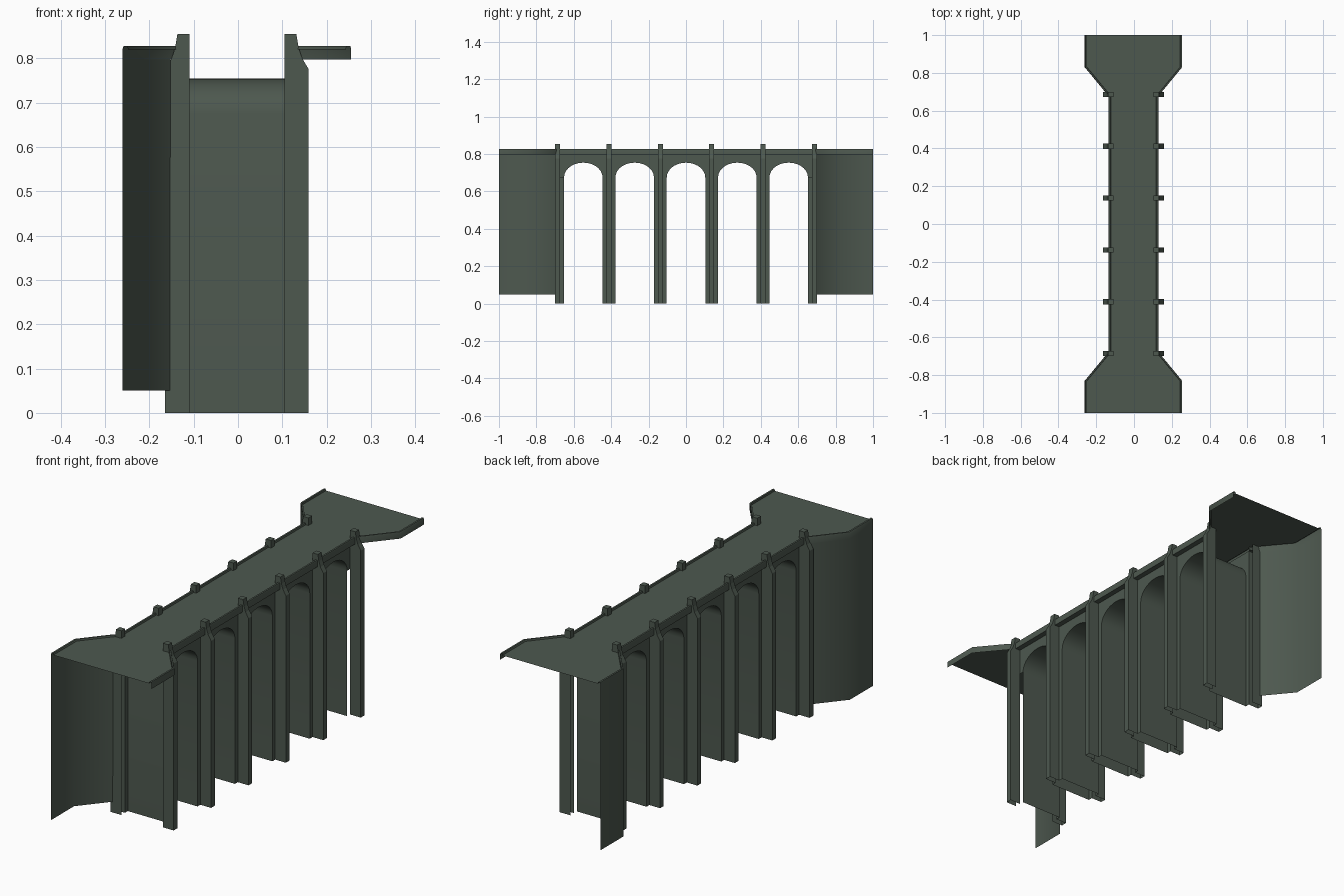
import bpy, bmesh, math

if "Cube" in bpy.data.objects:
    bpy.data.objects.remove(bpy.data.objects["Cube"])

CX = -0.0025                     # slight sideways offset of the whole model
PITCH, HALF_OPEN = 0.2745, 0.103  # bay spacing, half width of an opening
PIL_HW = 0.0135                  # half width of a pilaster
FACE = 0.107                     # half width of the pier faces
SPRING, RISE, EAVES = 0.675, 0.079, 0.797

stone = bpy.data.materials.new("grey_green_stone")
stone.diffuse_color = (0.075, 0.098, 0.078, 1)
stone.use_nodes = True
stone.node_tree.nodes["Principled BSDF"].inputs["Base Color"].default_value = stone.diffuse_color


def make(name, polys, smooth=False):
    """Build an object from a list of polygons given as coordinate lists."""
    bm = bmesh.new()
    for p in polys:
        bm.faces.new([bm.verts.new((x + CX, y, z)) for x, y, z in p])
    bmesh.ops.remove_doubles(bm, verts=bm.verts, dist=0.0003)
    me = bpy.data.meshes.new(name)
    bm.normal_update()
    bm.to_mesh(me)
    bm.free()
    me.materials.append(stone)
    ob = bpy.data.objects.new(name, me)
    bpy.context.collection.objects.link(ob)
    if smooth:
        bpy.ops.object.select_all(action='DESELECT')
        ob.select_set(True)
        bpy.context.view_layer.objects.active = ob
        bpy.ops.object.shade_smooth_by_angle(angle=math.radians(40))
    return ob


def strip(a, b):
    """Quads between two matching point rows."""
    return [[a[i], a[i + 1], b[i + 1], b[i]] for i in range(len(a) - 1)]


# Arch bays: lining of each opening plus the spandrel faces either side
N = 14
for k in range(-2, 3):
    c = k * PITCH
    arc = [(c - HALF_OPEN * math.cos(math.pi * i / N),
            SPRING + RISE * math.sin(math.pi * i / N)) for i in range(N + 1)]
    leg = [(c - HALF_OPEN, 0)] + arc + [(c + HALF_OPEN, 0)]
    make(f"arch_lining_{k + 3}",
         strip([(FACE, y, z) for y, z in leg], [(-FACE, y, z) for y, z in leg]), True)
    for s in (1, -1):
        x = s * FACE
        faces = strip([(x, y, z) for y, z in arc], [(x, y, EAVES) for y, z in arc])
        if s == 1:
            faces = [f[::-1] for f in faces]
        for e in (1, -1):
            # the end piers have no outer strip on the +x side
            low = SPRING if (s == 1 and k * e == 2) else 0
            y0, y1 = c + e * HALF_OPEN, c + e * (PITCH / 2 - PIL_HW)
            q = [(x, y0, low), (x, y1, low), (x, y1, EAVES), (x, y0, EAVES)]
            faces.append(q if s * e > 0 else q[::-1])
        make(f"spandrel_{k + 3}_{'right' if s > 0 else 'left'}", faces)

# Pilasters: hollow upright shells with a tapered cap above the deck
prof = [(0.162, 0), (0.162, 0.775), (0.147, 0.80), (0.139, 0.825),
        (0.134, 0.855), (FACE, 0.855), (FACE, 0.82)]
for k in range(6):
    c = (k - 2.5) * PITCH
    for s in (1, -1):
        a = [(s * x, c - PIL_HW, z) for x, z in prof]
        b = [(s * x, c + PIL_HW, z) for x, z in prof]
        ring = [(s * x, z) for x, z in prof + [(FACE, 0)]]
        faces = strip(a, b)
        faces.append([(x, c - PIL_HW, z) for x, z in ring])
        faces.append([(x, c + PIL_HW, z) for x, z in ring[::-1]])
        if s > 0:
            faces = [f[::-1] if i < len(faces) - 2 else f for i, f in enumerate(faces)]
        else:
            faces = [f if i < len(faces) - 2 else f[::-1] for i, f in enumerate(faces)]
        make(f"pilaster_{k + 1}_{'right' if s > 0 else 'left'}", faces)

# Plan outline of one deck edge, flared at both ends
half = [(0.2575, 1.0), (0.2575, 0.83), (0.150, 0.70), (0.132, 0.685)]
edge = [(x, -y) for x, y in half] + half[::-1]


def row(s, inset, z):
    return [(s * (x - inset), y, z) for x, y in edge]


# Deck
make("deck", strip(row(-1, 0.012, 0.82), row(1, 0.012, 0.82)))

# Cornice along both edges: low kerb, top, outer band
for s in (1, -1):
    rows = [row(s, 0.012, 0.82), row(s, 0.010, 0.828),
            row(s, 0.002, 0.828), row(s, 0, 0.822), row(s, 0, EAVES)]
    faces = []
    for a, b in zip(rows, rows[1:]):
        faces += strip(a, b)
    # underside back to the spandrel, middle length only
    L = 0.685
    faces.append([(s * 0.132, -L, EAVES), (s * 0.132, L, EAVES),
                  (s * FACE, L, EAVES), (s * FACE, -L, EAVES)])
    if s > 0:
        faces = [f[::-1] for f in faces]
    make(f"cornice_{'right' if s > 0 else 'left'}", faces, True)

# Wing walls on the -x side at both ends
for e in (1, -1):
    p = [(-x, e * y) for x, y in half[:3]]
    top = [(x, y, EAVES) for x, y in p]
    bottom = [(x - 0.001, y, 0.05) for x, y in p]
    faces = strip(top, bottom)
    if e > 0:
        faces = [f[::-1] for f in faces]
    make(f"wing_wall_{'back' if e > 0 else 'front'}", faces, True)
